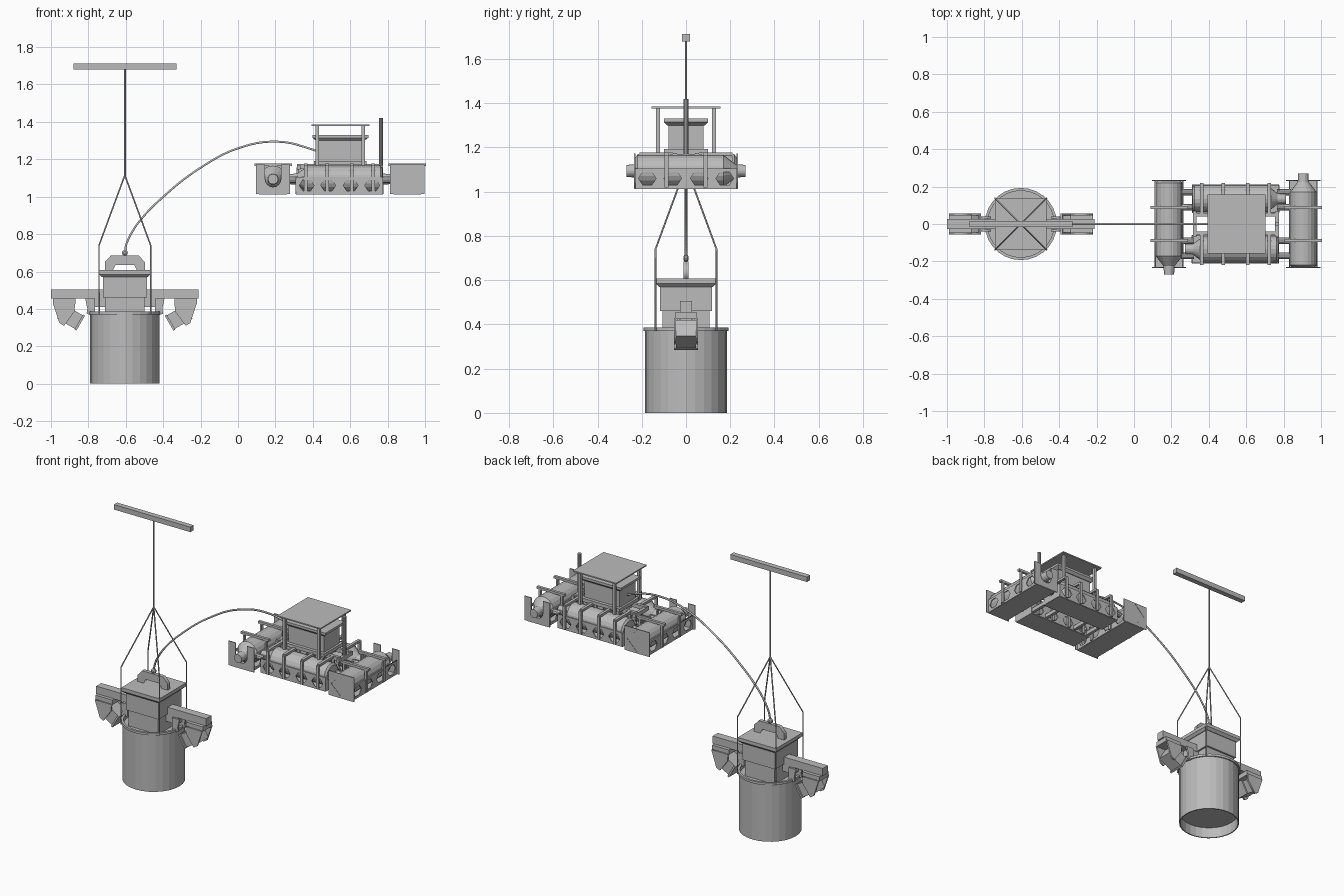
import bpy, bmesh, math
from mathutils import Matrix, Vector

if "Cube" in bpy.data.objects:
    bpy.data.objects.remove(bpy.data.objects["Cube"])

grey = bpy.data.materials.new("plain_grey")
grey.diffuse_color = (0.5, 0.5, 0.5, 1)
grey.use_nodes = True
grey.node_tree.nodes["Principled BSDF"].inputs["Base Color"].default_value = grey.diffuse_color
I = Matrix.Identity(4)
XZ = Matrix.Rotation(math.pi / 2, 4, 'X')                     # profile drawn in x-z
YZ = Matrix(((0, 0, 1, 0), (1, 0, 0, 0), (0, 1, 0, 0), (0, 0, 0, 1)))  # profile in y-z
T = Matrix.Translation


def finish(name, bm, m=I):
    bmesh.ops.transform(bm, matrix=m, verts=bm.verts[:])
    bmesh.ops.recalc_face_normals(bm, faces=bm.faces[:])
    me = bpy.data.meshes.new(name)
    bm.to_mesh(me)
    bm.free()
    me.materials.append(grey)
    ob = bpy.data.objects.new(name, me)
    bpy.context.collection.objects.link(ob)
    return ob


def loft(name, rings, m=I, cap=True, close=False):
    """Skin a list of point rings."""
    bm = bmesh.new()
    vs = [[bm.verts.new(p) for p in r] for r in rings]
    n = len(rings[0])
    pairs = list(zip(vs, vs[1:])) + ([(vs[-1], vs[0])] if close else [])
    for a, b in pairs:
        for i in range(n):
            j = (i + 1) % n
            bm.faces.new((a[i], a[j], b[j], b[i]))
    if cap and not close:
        bm.faces.new(vs[0])
        bm.faces.new(vs[-1])
    return finish(name, bm, m)


def rect(hx, hy, z):
    return [(-hx, -hy, z), (hx, -hy, z), (hx, hy, z), (-hx, hy, z)]


def box(name, x, y, z, m=I):
    r = [(x[0], y[0]), (x[1], y[0]), (x[1], y[1]), (x[0], y[1])]
    return loft(name, [[(a, b, h) for a, b in r] for h in z], m)


def turned(name, prof, n, m=I, close=False):
    """Turn (radius, height) pairs round local z."""
    return loft(name, [[(r * math.cos(2 * math.pi * i / n), r * math.sin(2 * math.pi * i / n), h)
                        for i in range(n)] for r, h in prof], m, close=close)


def rod(name, p, q, r, n=8, m=I):
    p, q = Vector(p), Vector(q)
    d = q - p
    return turned(name, [(r, 0), (r, d.length)], n,
                  m @ T(p) @ d.to_track_quat('Z', 'Y').to_matrix().to_4x4())


def plate(name, loops, thick, m):
    """Flat plate: first loop is the outline, the others are holes."""
    cu = bpy.data.curves.new(name, 'CURVE')
    cu.dimensions, cu.fill_mode, cu.extrude = '2D', 'BOTH', thick / 2
    for lp in loops:
        s = cu.splines.new('POLY')
        s.points.add(len(lp) - 1)
        for pt, (a, b) in zip(s.points, lp):
            pt.co = (a, b, 0, 1)
        s.use_cyclic_u = True
    tmp = bpy.data.objects.new(name + "_tmp", cu)
    bpy.context.collection.objects.link(tmp)
    dg = bpy.context.evaluated_depsgraph_get()
    me = bpy.data.meshes.new_from_object(tmp.evaluated_get(dg))
    bm = bmesh.new()
    bm.from_mesh(me)
    bmesh.ops.remove_doubles(bm, verts=bm.verts[:], dist=1e-5)
    bpy.data.objects.remove(tmp)
    bpy.data.meshes.remove(me)
    return finish(name, bm, m)


def path(name, pts, r, smooth=False):
    cu = bpy.data.curves.new(name, 'CURVE')
    cu.dimensions, cu.bevel_depth, cu.bevel_resolution = '3D', r, 1
    cu.use_fill_caps = True
    s = cu.splines.new('BEZIER' if smooth else 'POLY')
    tgt = s.bezier_points if smooth else s.points
    tgt.add(len(pts) - 1)
    for pt, p in zip(tgt, pts):
        if smooth:
            pt.co = p
            pt.handle_left_type = pt.handle_right_type = 'AUTO'
        else:
            pt.co = (*p, 1)
    cu.materials.append(grey)
    ob = bpy.data.objects.new(name, cu)
    bpy.context.collection.objects.link(ob)


# ---------- suction unit, built round its own axis ----------
U = T((-0.605, 0, 0))
turned("bucket_wall", [(0.185, 0), (0.185, 0.37), (0.193, 0.37), (0.193, 0.385),
                       (0.178, 0.385), (0.178, 0)], 28, U, close=True)
turned("bucket_floor", [(0.18, 0.07), (0.18, 0.08)], 28, U)
turned("bucket_deck", [(0.18, 0.345), (0.18, 0.355)], 28, U)

loft("drive_base", [rect(0.106, 0.106, z) for z in (0.35, 0.465)], U)
loft("drive_body", [rect(0.118, 0.118, z) for z in (0.46, 0.575)], U)
loft("drive_lid", [rect(0.122, 0.122, 0.57), rect(0.137, 0.137, 0.585), rect(0.137, 0.137, 0.607)], U)
plate("lifting_arch", [[(-0.107, 0.605), (-0.107, 0.65), (-0.075, 0.685), (0.075, 0.685), (0.107, 0.65),
                        (0.107, 0.605), (0.065, 0.605), (0.05, 0.635), (-0.05, 0.635), (-0.065, 0.605)]],
      0.024, U @ XZ)
turned("hose_coupling", [(0.008, -0.012), (0.016, -0.006), (0.016, 0.006), (0.008, 0.012)], 10,
       U @ T((0, 0, 0.7)) @ XZ)

# arms and lamps on both sides
for side, sx in (("right", 1), ("left", -1)):
    A = U @ Matrix.Diagonal((sx, 1, 1, 1))
    box(side + "_arm", (0.1, 0.395), (-0.026, 0.026), (0.455, 0.505), A)
    box(side + "_arm_foot", (0.1, 0.185), (-0.024, 0.024), (0.41, 0.46), A)
    for y in (-0.035, 0.035):
        plate(side + "_rim_clamp", [[(0.16, 0.455), (0.16, 0.38), (0.178, 0.365), (0.205, 0.375),
                                     (0.2, 0.4), (0.212, 0.455)]], 0.012, A @ T((0, y, 0)) @ XZ)
    box(side + "_lamp_mount", (0.265, 0.385), (-0.047, 0.047), (0.425, 0.457), A)
    for y in (-0.05, 0.05):
        plate(side + "_lamp_bracket", [[(0.265, 0.43), (0.385, 0.43), (0.35, 0.325), (0.325, 0.31),
                                        (0.27, 0.385)]], 0.01, A @ T((0, y, 0)) @ XZ)
    L = A @ T((0.29, 0, 0.355)) @ Matrix.Rotation(math.radians(-30), 4, 'Y')
    box(side + "_lamp_body", (-0.058, 0.058), (-0.045, 0.045), (-0.042, 0.042), L)
    box(side + "_lamp_face", (-0.062, -0.05), (-0.055, 0.055), (-0.046, 0.046), L)

# hanging beam, cable, slings and hose
box("hanging_beam", (-0.88, -0.33), (-0.017, 0.017), (1.68, 1.712))
rod("lift_cable", (-0.605, 0, 1.11), (-0.605, 0, 1.685), 0.005)
for sx in (-1, 1):
    for sy in (-1, 1):
        x, y = -0.605 + sx * 0.138, sy * 0.138
        path("sling", [(-0.605, 0, 1.115), (x, y, 0.74), (x, y, 0.37)], 0.004)
path("hose", [(x, 0, z) for x, z in ((-0.605, 0.70), (-0.597, 0.745), (-0.567, 0.81), (-0.52, 0.877),
     (-0.417, 0.984), (-0.2, 1.155), (0.01, 1.262), (0.214, 1.294), (0.39, 1.255), (0.44, 1.235))],
     0.006, True)


# ---------- floating barge: four float modules set in a pinwheel ----------
def module(name, x, y, angle, ends):
    M = T((x, y, 0)) @ Matrix.Rotation(math.radians(angle), 4, 'Z')
    axis = M @ T((0, 0, 1.094)) @ Matrix.Rotation(math.pi / 2, 4, 'Y')
    turned(name + "_float", [(0.06, -0.23), (0.072, -0.22), (0.072, 0.17), (0.03, 0.225), (0.027, 0.27)],
           20, axis)
    holes = [[(c + 0.04, 1.06), (c + 0.02, 1.09), (c - 0.02, 1.09), (c - 0.04, 1.06),
              (c - 0.02, 1.03), (c + 0.02, 1.03)] for c in (-0.175, -0.06, 0.06, 0.175)]
    side = [[(-0.233, 1.015), (0.233, 1.015), (0.233, 1.105), (-0.233, 1.105)]] + holes
    for s in (-1, 1):
        plate(name + "_side_plate", side, 0.006, M @ T((0, s * 0.074, 0)) @ XZ)
    box(name + "_keel_plate", (-0.233, 0.233), (-0.074, 0.074), (1.013, 1.019), M)
    w = 0.091 if ends else 0.074
    top = 1.172 if ends else 1.105
    frame = [(-w, 1.015), (w, 1.015), (w, top), (-w, top)]
    if ends:
        diamond = [(0.072, 1.094), (0, 1.166), (-0.072, 1.094), (0, 1.022)]
        plate(name + "_closed_end", [frame, diamond], 0.006, M @ T((-0.232, 0, 0)) @ YZ)
        plate(name + "_diamond_cover", [diamond], 0.004, M @ T((-0.231, 0, 0)) @ YZ)
    else:
        plate(name + "_closed_end", [frame], 0.006, M @ T((-0.23, 0, 0)) @ YZ)
    arc = [(0.042 * math.cos(a), 1.094 - 0.042 * math.sin(a)) for a in
           [math.pi * i / 8 for i in range(9)]]
    notch = [(-w, 1.015), (w, 1.015), (w, top), (0.042, top)] + arc + [(-0.042, top), (-w, top)]
    plate(name + "_notched_end", [notch], 0.006, M @ T((0.232, 0, 0)) @ YZ)
    # clamping frames over the float
    for u in ((-0.088, 0.088) if ends else (-0.18, -0.065, 0.065, 0.18)):
        v = 0.1 if ends else 0.076
        box(name + "_strap", (u - 0.009, u + 0.009), (-v, v), (1.163, 1.178), M)
        for s in (-1, 1):
            box(name + "_strap_post", (u - 0.009, u + 0.009), (s * 0.079 - 0.006, s * 0.079 + 0.006),
                (1.02, 1.17), M)


module("rear_module", 0.5425, 0.135, 0, False)
module("front_module", 0.5425, -0.135, 180, False)
module("left_module", 0.1875, 0, -90, True)
module("right_module", 0.905, 0, 90, True)

# connectors between modules, and the frame beneath the cabin
for y in (-0.17, -0.09, 0.09, 0.17):
    rod("left_connector", (0.25, y, 1.09), (0.32, y, 1.09), 0.018, 10)
    rod("right_connector", (0.765, y, 1.09), (0.84, y, 1.09), 0.018, 10)
for x in (0.325, 0.43, 0.655, 0.765):
    for z in (1.02, 1.145):
        box("cross_beam", (x - 0.01, x + 0.01), (-0.07, 0.07), (z, z + 0.025))
for y in (-0.05, 0.05):
    box("long_beam", (0.315, 0.77), (y - 0.009, y + 0.009), (1.15, 1.175))

# cabin, roof and exhaust
C = T((0.547, 0, 0))
loft("cabin_floor", [rect(0.14, 0.1, z) for z in (1.17, 1.192)], C)
loft("cabin_body", [rect(0.127, 0.08, z) for z in (1.185, 1.31)], C)
loft("cabin_lid", [rect(0.13, 0.085, 1.3), rect(0.15, 0.1, 1.315), rect(0.15, 0.1, 1.33)], C)
loft("roof", [rect(0.155, 0.157, z) for z in (1.377, 1.385)], C)
for sx in (-1, 1):
    for sy in (-1, 1):
        x, y = 0.547 + sx * 0.123, sy * 0.127
        box("roof_post", (x - 0.009, x + 0.009), (y - 0.009, y + 0.009), (1.165, 1.38))
rod("exhaust_pipe", (0.765, 0, 1.05), (0.765, 0, 1.42), 0.011, 10)
